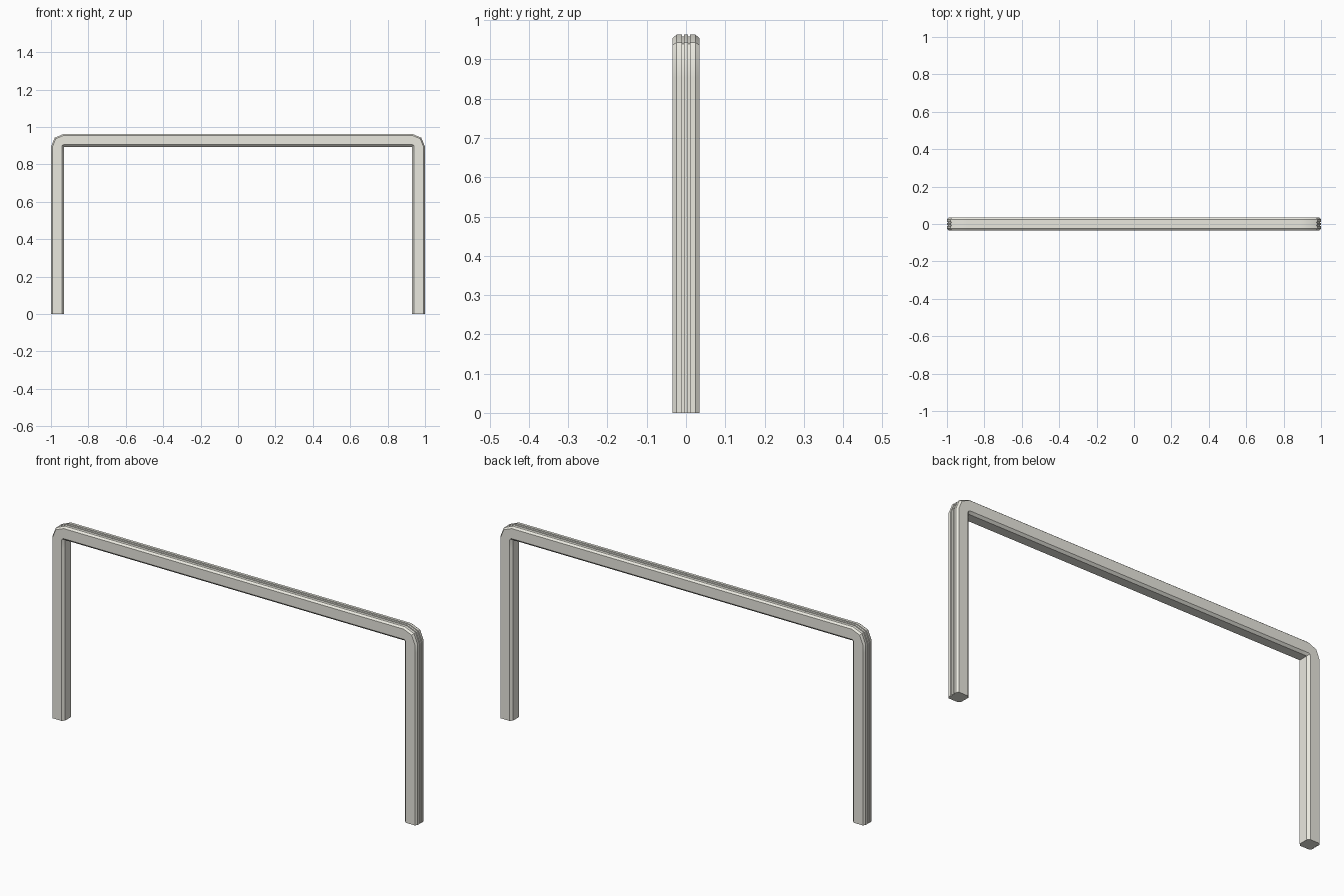
import bpy, bmesh, math

if "Cube" in bpy.data.objects:
    bpy.data.objects.remove(bpy.data.objects["Cube"])

# Half cross-section: (distance out from inner face, y), grooved outer face
T = 0.069
half = [(0, 0.023), (0.011, 0.034), (T - 0.008, 0.034), (T, 0.024),
        (T, 0.0105), (T - 0.005, 0.0098), (T - 0.005, 0.0057), (T, 0.005)]
profile = half + [(r, -y) for r, y in reversed(half)]

# Sweep stations: (pivot x, pivot z, angle), corners bend in two facets
PX, PZ = 1 - T, 0.963 - T
right = [(PX, 0, 0), (PX, PZ - 0.04, 0)]
right += [(PX, PZ, a) for a in (0, 45, 90)]
right += [(PX - 0.04, PZ, 90)]
stations = right + [(-x, z, 180 - a) for x, z, a in reversed(right)]

bm = bmesh.new()
rings = []
for px, pz, deg in stations:
    c, s = math.cos(math.radians(deg)), math.sin(math.radians(deg))
    rings.append([bm.verts.new((px + r * c, y, pz + r * s)) for r, y in profile])
n = len(profile)
for a, b in zip(rings, rings[1:]):
    for i in range(n):
        j = (i + 1) % n
        bm.faces.new((a[i], a[j], b[j], b[i]))

# Feet caps
bm.faces.new(rings[0])
bm.faces.new(rings[-1])
bmesh.ops.remove_doubles(bm, verts=bm.verts, dist=1e-5)
bmesh.ops.recalc_face_normals(bm, faces=bm.faces)

me = bpy.data.meshes.new("arch_frame")
bm.to_mesh(me)
bm.free()
frame = bpy.data.objects.new("arch_frame", me)
bpy.context.collection.objects.link(frame)

# Off-white paint
paint = bpy.data.materials.new("off_white")
paint.diffuse_color = (0.82, 0.81, 0.74, 1)
paint.use_nodes = True
paint.node_tree.nodes["Principled BSDF"].inputs["Base Color"].default_value = paint.diffuse_color
me.materials.append(paint)

# Soften the shallow bends only
bpy.context.view_layer.objects.active = frame
frame.select_set(True)
bpy.ops.object.shade_smooth_by_angle(angle=math.radians(30))
